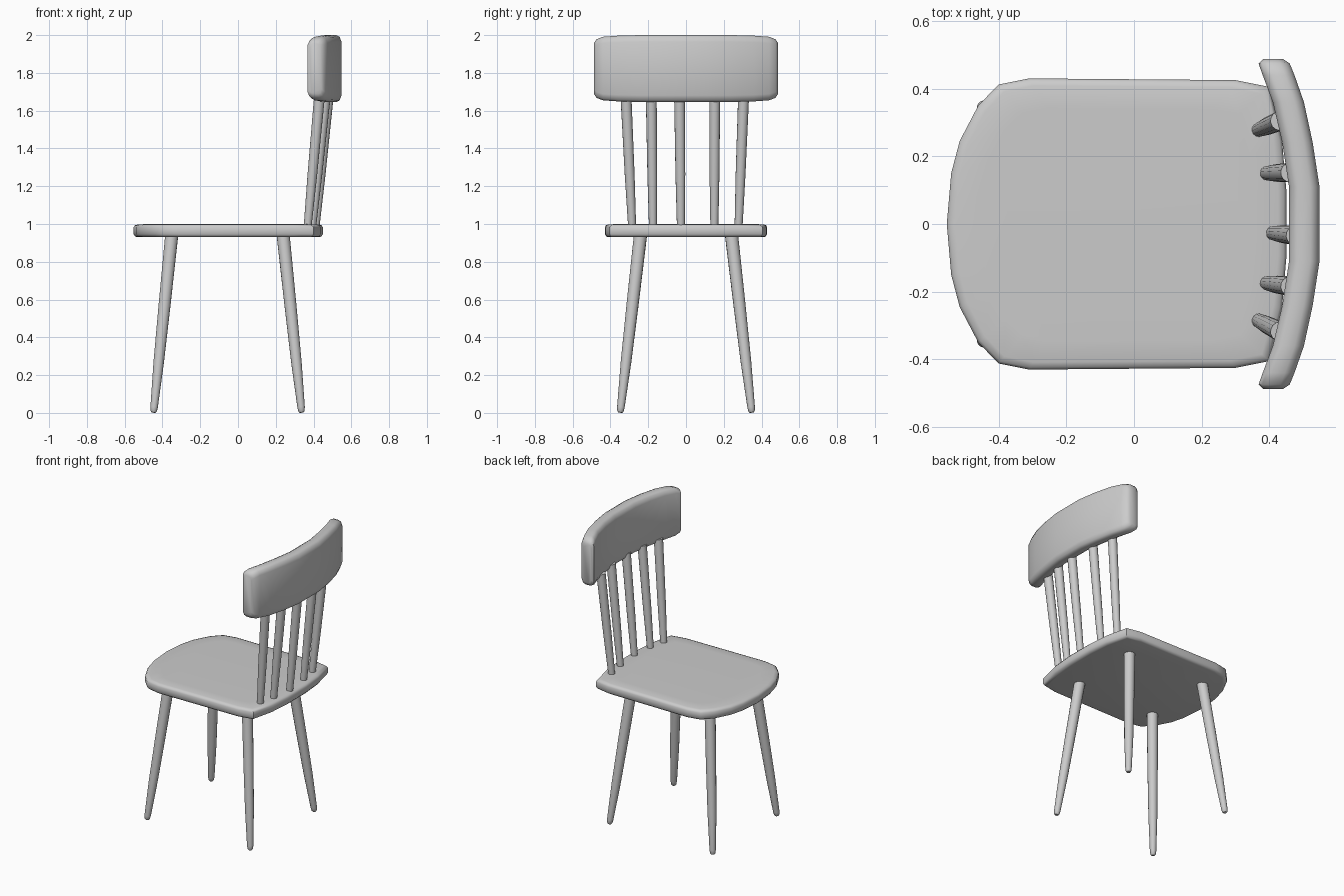
import bpy, bmesh, math
from mathutils import Vector

cube = bpy.data.objects.get("Cube")
if cube:
    bpy.data.objects.remove(cube)

grey = bpy.data.materials.new("plain grey")
grey.use_nodes = True
GREY = (0.6, 0.6, 0.6, 1)
grey.diffuse_color = GREY
grey.node_tree.nodes["Principled BSDF"].inputs["Base Color"].default_value = GREY


def loft(name, rings, angle=50):
    """Skin a closed, capped solid through a list of equal-length rings."""
    bm = bmesh.new()
    loops = [[bm.verts.new(p) for p in ring] for ring in rings]
    for a, b in zip(loops, loops[1:]):
        for i in range(len(a)):
            j = (i + 1) % len(a)
            bm.faces.new((a[i], a[j], b[j], b[i]))
    bm.faces.new(loops[0][::-1])
    bm.faces.new(loops[-1])
    bmesh.ops.recalc_face_normals(bm, faces=bm.faces)
    mesh = bpy.data.meshes.new(name)
    bm.to_mesh(mesh)
    bm.free()
    mesh.materials.append(grey)
    ob = bpy.data.objects.new(name, mesh)
    bpy.context.collection.objects.link(ob)
    bpy.ops.object.select_all(action='DESELECT')
    ob.select_set(True)
    bpy.context.view_layer.objects.active = ob
    bpy.ops.object.shade_smooth_by_angle(angle=math.radians(angle))
    return ob


def rod(name, bottom, top, profile, sides=14):
    """Turned rod; profile is (fraction along axis, radius) pairs."""
    bottom, top = Vector(bottom), Vector(top)
    turn = (top - bottom).to_track_quat('Z', 'Y')
    rings = []
    for t, r in profile:
        c = bottom.lerp(top, t)
        angles = [math.tau * i / sides for i in range(sides)]
        rings.append([c + turn @ Vector((r * math.cos(a), r * math.sin(a), 0)) for a in angles])
    return loft(name, rings)


# Seat: bowed front and rear edges, softened rim
half = [(-0.54, 0.15), (-0.515, 0.245), (-0.46, 0.35), (-0.4, 0.412), (-0.31, 0.43),
        (0.3, 0.425), (0.4, 0.405), (0.437, 0.25), (0.45, 0.1)]
outline = [(-0.553, 0)] + half + [(x, -y) for x, y in reversed(half)]
rim = [(0.95, 0.93), (0.98, 0.933), (1, 0.946), (1, 0.982), (0.985, 0.993), (0.95, 0.998), (0.8, 1.0)]
loft("seat", [[(-0.05 + (x + 0.05) * s, y * s, z) for x, y in outline] for s, z in rim])

# Splayed, tapered legs
leg_profile = [(0, 0.011), (0.008, 0.017), (0.03, 0.02), (0.28, 0.028), (0.6, 0.032), (1, 0.035)]
for end, foot_x, top_x in (("front", -0.447, -0.35), ("rear", 0.337, 0.238)):
    for side, s in (("left", -1), ("right", 1)):
        rod(f"{end}_{side}_leg", (foot_x, s * 0.348, 0.002), (top_x, s * 0.24, 0.95), leg_profile)

# Back spindles, fanned along the curve of the back
spindles = [(0.368, -0.285, 0.432, -0.318), (0.392, -0.175, 0.462, -0.184), (0.41, -0.027, 0.478, -0.034),
            (0.392, 0.15, 0.462, 0.152), (0.368, 0.278, 0.432, 0.305)]
for n, (x0, y0, x1, y1) in enumerate(spindles, 1):
    rod(f"back_spindle_{n}", (x0, y0, 0.98), (x1, y1, 1.68), [(0, 0.021), (0.4, 0.026), (1, 0.029)])

# Curved backrest: rounded section swept across (y, centre x, half depth, half height)
corner = [(1, 0.8), (0.78, 0.95), (0.4, 1)]
quad = corner + [(-x, z) for x, z in reversed(corner)]
section = quad + [(-x, -z) for x, z in quad]
wing = [(0.487, 0.411, 0.03, 0.135), (0.474, 0.414, 0.046, 0.155), (0.44, 0.427, 0.047, 0.168),
        (0.36, 0.456, 0.046, 0.174), (0.24, 0.483, 0.045, 0.177), (0.11, 0.503, 0.045, 0.177)]
stations = wing + [(-y, x, d, h) for y, x, d, h in reversed(wing)]
loft("backrest", [[(cx + u * d, y, 1.823 + v * h) for u, v in section] for y, cx, d, h in stations])
